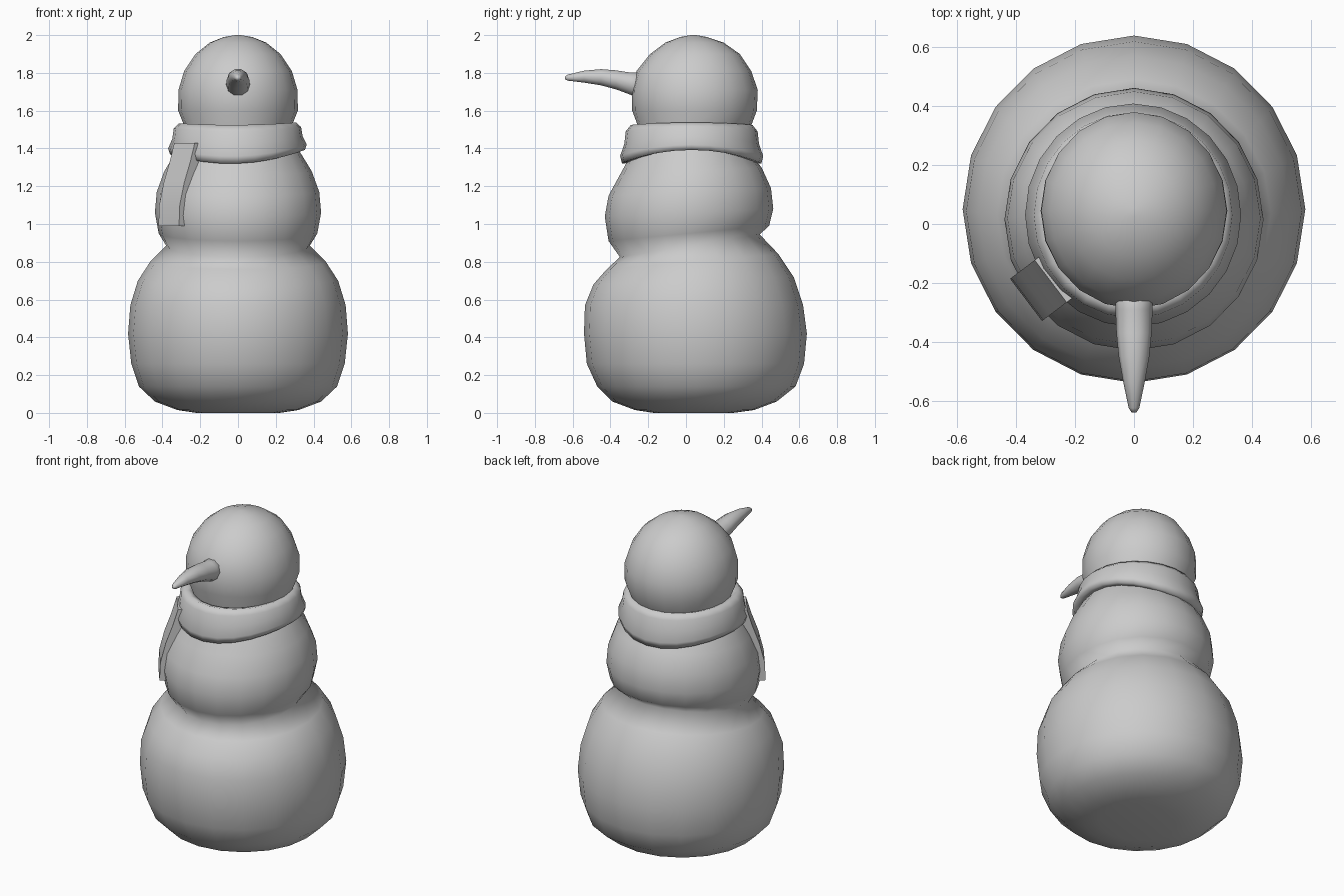
import bpy, bmesh
from math import cos, sin, pi, radians
from mathutils import Vector


def loft(name, rings, closed=False, angle=180):
    """Skin equal-length point rings; cap the ends, or close the loop of rings."""
    bm = bmesh.new()
    vs = [[bm.verts.new(p) for p in r] for r in rings]
    n, m = len(vs[0]), len(vs)
    for i in range(m if closed else m - 1):
        a, b = vs[i], vs[(i + 1) % m]
        for j in range(n):
            k = (j + 1) % n
            bm.faces.new((a[j], a[k], b[k], b[j]))
    if not closed:
        bm.faces.new(vs[0])
        bm.faces.new(vs[-1])
    bmesh.ops.recalc_face_normals(bm, faces=bm.faces[:])
    me = bpy.data.meshes.new(name)
    bm.to_mesh(me)
    bm.free()
    ob = bpy.data.objects.new(name, me)
    bpy.context.collection.objects.link(ob)
    bpy.ops.object.select_all(action='DESELECT')
    bpy.context.view_layer.objects.active = ob
    ob.select_set(True)
    bpy.ops.object.shade_smooth_by_angle(angle=radians(angle))
    return ob


def angles(n):
    return [2 * pi * i / n for i in range(n)]


# Stacked snow balls: z, x radius, front y, back y, tilt towards the back
profile = [
    (0.00, 0.22, -0.17, 0.25, 0), (0.015, 0.32, -0.27, 0.36, 0),
    (0.06, 0.44, -0.39, 0.48, 0), (0.14, 0.525, -0.47, 0.58, 0),
    (0.26, 0.565, -0.525, 0.625, 0), (0.42, 0.582, -0.54, 0.64, 0),
    (0.57, 0.57, -0.535, 0.62, 0), (0.70, 0.53, -0.49, 0.57, 0.02),
    (0.80, 0.465, -0.42, 0.49, 0.04), (0.885, 0.38, -0.35, 0.39, 0.06),
    (0.95, 0.42, -0.41, 0.44, 0.04), (1.06, 0.44, -0.43, 0.462, 0.02),
    (1.17, 0.43, -0.41, 0.45, 0.02), (1.28, 0.39, -0.35, 0.40, 0.02),
    (1.37, 0.335, -0.29, 0.34, 0), (1.45, 0.28, -0.25, 0.31, 0),
    (1.52, 0.285, -0.255, 0.345, 0), (1.60, 0.317, -0.285, 0.375, 0),
    (1.71, 0.315, -0.288, 0.38, 0), (1.81, 0.285, -0.262, 0.345, 0),
    (1.90, 0.225, -0.19, 0.285, 0), (1.96, 0.15, -0.11, 0.20, 0),
    (1.99, 0.075, -0.03, 0.11, 0), (2.00, 0.015, 0.025, 0.055, 0),
]
rings = []
for z, rx, y0, y1, t in profile:
    cy, ry = (y0 + y1) / 2, (y1 - y0) / 2
    rings.append([(rx * cos(a), cy + ry * sin(a), z + t * sin(a)) for a in angles(20)])
loft("snow_body", rings)

# Scarf collar: wavy ring with a flared section
section = [(0.27, 1.52), (0.31, 1.53), (0.337, 1.50), (0.345, 1.44),
           (0.367, 1.385), (0.357, 1.35), (0.31, 1.355), (0.26, 1.42)]
rings = []
for a in angles(24):
    ring = []
    for r, z in section:
        w = 1 - (z - 1.35) / 0.22
        dz = w * (0.03 * cos(2 * a) + 0.012 * cos(a))
        ring.append((r * cos(a) - 0.003, 0.03 + (r + 0.012) * sin(a), z + dz))
    rings.append(ring)
loft("scarf_collar", rings, closed=True)

# Scarf tail hanging over the front left of the chest
out = Vector((-0.797, -0.604, 0))
side = Vector((-out.y, out.x, 0))
centre = Vector((0, 0.02, 0))
rings = []
for r, z in [(0.355, 1.43), (0.385, 1.33), (0.425, 1.22), (0.455, 1.10), (0.46, 0.99)]:
    mid = centre + Vector((0, 0, z))
    rings.append([mid + out * (r - d) + side * s for d, s in
                  [(0, -0.09), (0, 0.09), (0.08, 0.09), (0.08, -0.09)]])
loft("scarf_tail", rings, angle=40)

# Carrot nose: y, centre z, x radius, z radius
rings = []
for y, z, rx, rz in [(-0.20, 1.735, 0.065, 0.078), (-0.29, 1.742, 0.063, 0.062),
                     (-0.37, 1.763, 0.06, 0.053), (-0.45, 1.777, 0.052, 0.045),
                     (-0.54, 1.78, 0.036, 0.033), (-0.625, 1.775, 0.018, 0.017),
                     (-0.64, 1.773, 0.008, 0.008)]:
    rings.append([(rx * cos(a), y, z + rz * sin(a)) for a in angles(10)])
loft("carrot_nose", rings)
